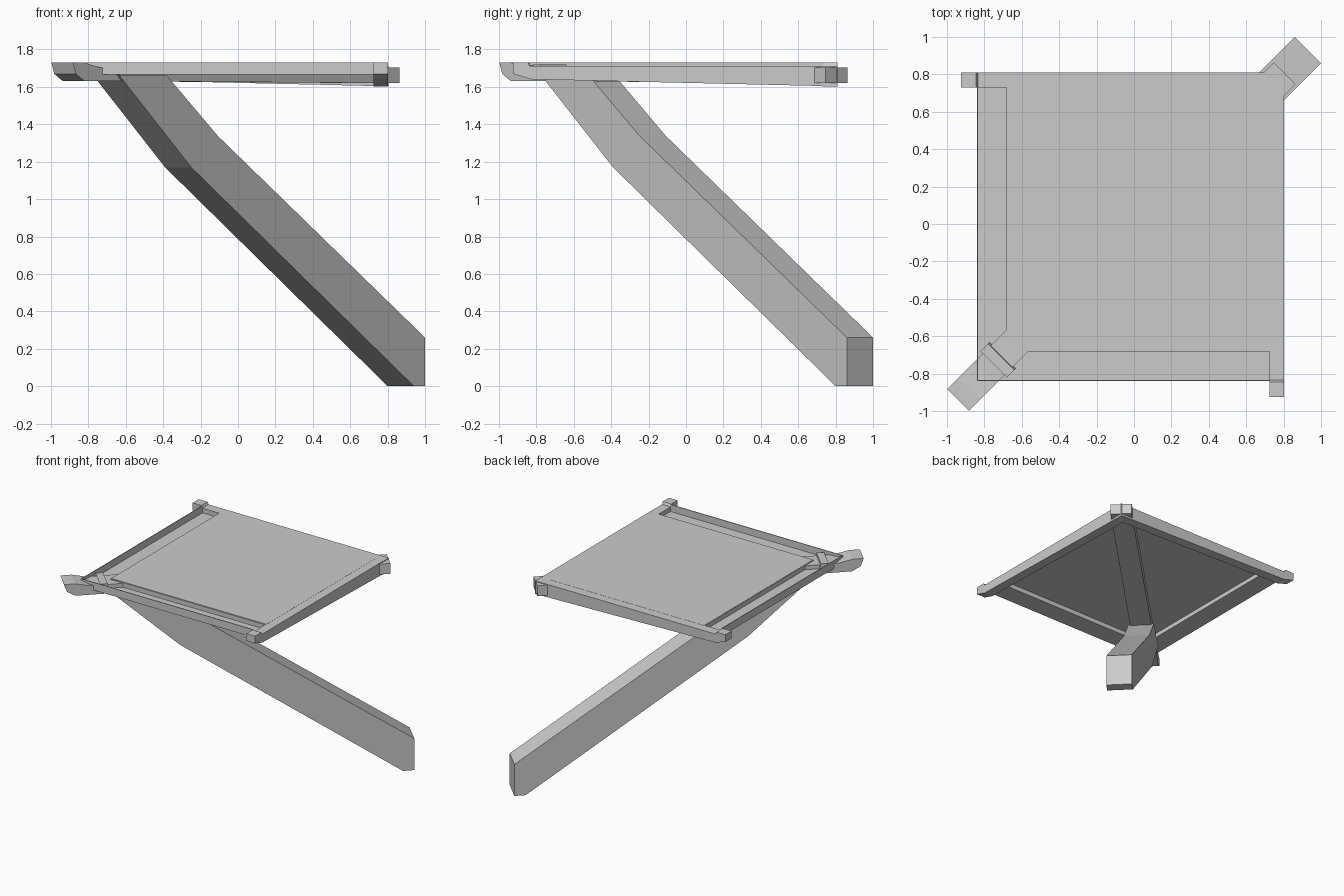
import bpy
import bmesh
from mathutils import Vector

cube = bpy.data.objects.get("Cube")
if cube:
    bpy.data.objects.remove(cube, do_unlink=True)

grey = bpy.data.materials.new("light_grey")
grey.use_nodes = True
colour = (0.6, 0.6, 0.6, 1)
grey.diffuse_color = colour
grey.node_tree.nodes["Principled BSDF"].inputs["Base Color"].default_value = colour


def loft(name, rings):
    """Join matching closed rings of points and cap both ends."""
    bm = bmesh.new()
    loops = [[bm.verts.new(p) for p in ring] for ring in rings]
    n = len(loops[0])
    for a, b in zip(loops, loops[1:]):
        for i in range(n):
            j = (i + 1) % n
            bm.faces.new((a[i], a[j], b[j], b[i]))
    bm.faces.new(loops[0][::-1])
    bm.faces.new(loops[-1])
    bmesh.ops.recalc_face_normals(bm, faces=bm.faces)
    mesh = bpy.data.meshes.new(name)
    bm.to_mesh(mesh)
    bm.free()
    mesh.materials.append(grey)
    obj = bpy.data.objects.new(name, mesh)
    bpy.context.collection.objects.link(obj)
    return obj


def slab(name, profile, along, side_a, side_b):
    """Side profile (distance, height) stretched between two side offsets."""
    along = Vector(along)
    rings = [[along * d + Vector((s[0], s[1], z)) for d, z in profile]
             for s in (side_a, side_b)]
    return loft(name, rings)


# Leaning leg, bent near the top
leg = [(0.87, 0), (0.93, 0), (0.93, 0.26), (-0.18, 1.34), (-0.45, 1.66),
       (-0.70, 1.66), (-0.71, 1.72), (-0.75, 1.72), (-0.32, 1.17)]
slab("leaning_leg", leg, (1, 1, 0), (0.07, -0.07), (-0.07, 0.07))

# Diagonal rafter with an upturned nose
rafter = [(-0.94, 1.73), (-0.88, 1.73), (-0.80, 1.705), (0.805, 1.705),
          (0.805, 1.62), (-0.88, 1.632), (-0.925, 1.67)]
slab("diagonal_rafter", rafter, (1, 1, 0), (0.058, -0.058), (-0.058, 0.058))

# Two tapered edge beams with raised tips
beam = [(-0.925, 1.73), (-0.845, 1.73), (-0.835, 1.711), (0.805, 1.711),
        (0.805, 1.602), (0.72, 1.605), (-0.83, 1.641), (-0.925, 1.67)]
slab("left_edge_beam", beam, (0, 1, 0), (0.725, 0), (0.803, 0))
slab("back_edge_beam", beam, (1, 0, 0), (0, 0.73), (0, 0.81))

# Roof sheet
sheet = [(-0.68, 1.702), (0.73, 1.702), (0.73, 1.712), (-0.68, 1.712)]
slab("roof_sheet", sheet, (1, 0, 0), (0, -0.675), (0, 0.735))

# Mitred gutter along the two remaining edges
channel = [(0, 1.667), (0, 1.73), (0.006, 1.73), (0.006, 1.673),
           (0.157, 1.673), (0.157, 1.71), (0.163, 1.71), (0.163, 1.667)]
edge = -0.84
loft("gutter", [[(edge + o, 0.73, z) for o, z in channel],
                [(edge + o, edge + o, z) for o, z in channel],
                [(0.725, edge + o, z) for o, z in channel]])
